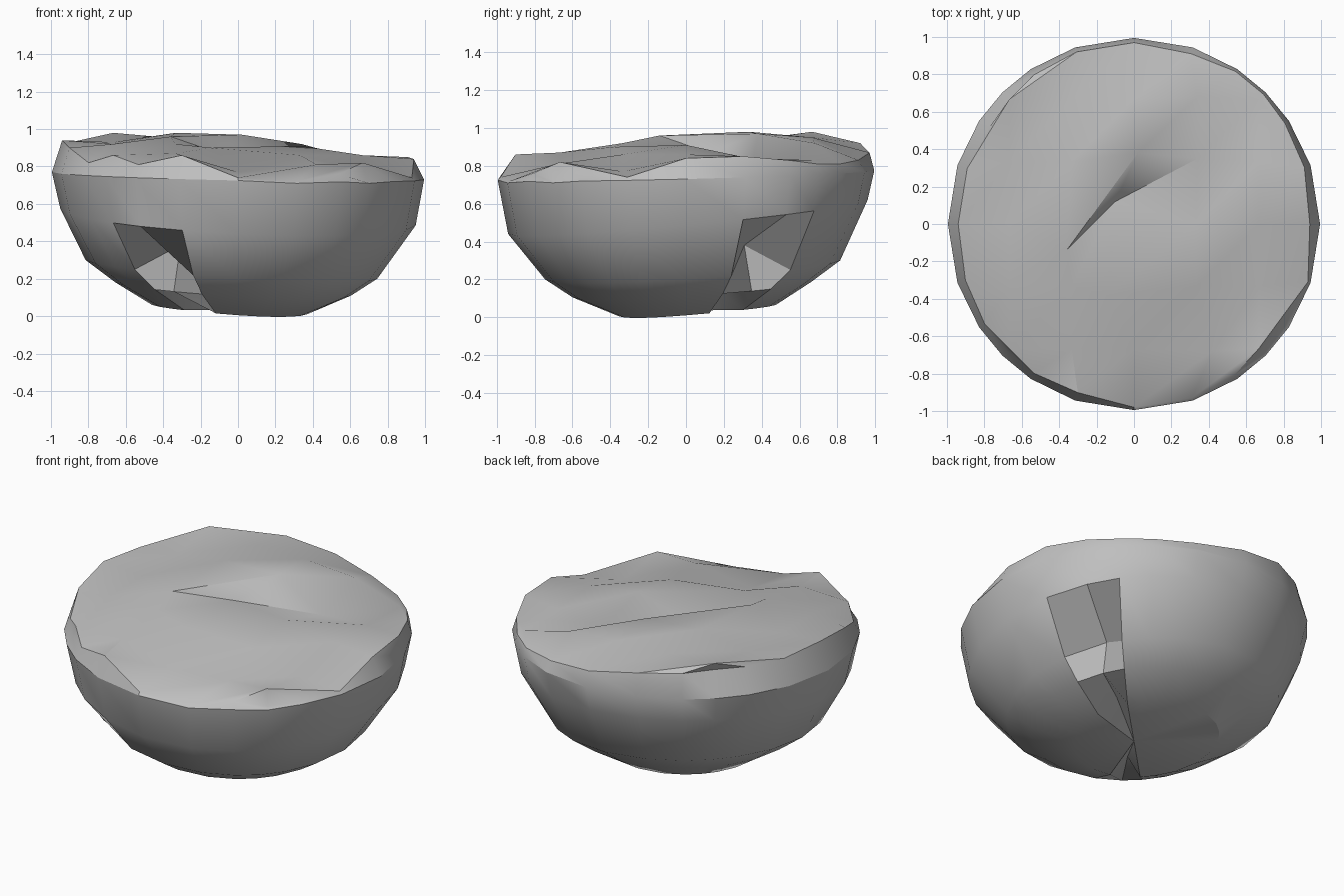
import bpy
import bmesh
from math import atan2, radians
from mathutils import Vector

cube = bpy.data.objects.get("Cube")
if cube:
    bpy.data.objects.remove(cube, do_unlink=True)

HALF = 3  # lattice cells from centre to rim


def make_material(name, value):
    mat = bpy.data.materials.new(name)
    mat.use_nodes = True
    colour = (value, value, value, 1)
    mat.diffuse_color = colour
    bsdf = mat.node_tree.nodes["Principled BSDF"]
    bsdf.inputs["Base Color"].default_value = colour
    bsdf.inputs["Roughness"].default_value = 0.9
    return mat


def perimeter():
    """Lattice cells around the square, counter-clockwise from +x."""
    cells = [(i, j) for i in range(-HALF, HALF + 1) for j in range(-HALF, HALF + 1)
             if max(abs(i), abs(j)) == HALF]
    return sorted(cells, key=lambda c: atan2(c[1], c[0]) % radians(360))


CELLS = perimeter()
COUNT = len(CELLS)
DIRECTIONS = [Vector((i, j, 0)).normalized() for i, j in CELLS]

# Rim heights and radii around the edge, in hundredths
RIM = [84, 85, 83, 81, 81, 83, 87, 92, 93, 93, 93, 93,
       94, 90, 82, 80, 81, 86, 74, 72, 76, 72, 73, 74]
RIM_RADII = [94, 96, 97, 98, 98, 96, 97, 97, 96, 92, 93, 94,
             94, 95, 96, 96, 96, 95, 98, 98, 97, 97, 98, 98]

# Heights of the worn top, in hundredths, rows from front to back
TOP = [[86, 87, 77, 81, 82],
       [92, 92, 90, 86, 77],
       [92, 96, 87, 91, 86],
       [93, 98, 97, 81, 84],
       [98, 95, 95, 92, 83]]

# Lattice points shifted sideways to open the crack across the top
SHIFTED = {(-1, 0): (-.36, -.14), (0, 0): (-.1, .12), (0, 1): (.02, .38),
           (1, 1): (.34, .35), (1, 2): (.34, .68), (0, -1): (-.14, -.38),
           (1, -2): (.42, -.68)}

# Underside rings: radius and height, each with its slope along x and y
RINGS = [((.995, 0, 0), (.75, -.02, .025)),
         ((.95, 0, .01), (.53, -.045, .09)),
         ((.78, -.035, .035), (.25, -.05, .05)),
         ((.63, -.025, .03), (.145, -.035, .04)),
         ((.415, -.045, .06), (.035, -.025, .03))]

# Chipped hollows: ring and column, with the depth pushed towards the core
CHIPS = {(2, 2): .28, (2, 16): .28, (4, 2): .14, (4, 16): .14}
CORE = Vector((0, 0, .75))


def tilted(terms, direction):
    base, along_x, along_y = terms
    return base + along_x * direction.x + along_y * direction.y


bm = bmesh.new()

# Top surface on a square lattice whose border is the rim
lattice = {}
for cell, direction, height, radius in zip(CELLS, DIRECTIONS, RIM, RIM_RADII):
    lattice[cell] = bm.verts.new((direction * radius + Vector((0, 0, height))) / 100)
for j, row in enumerate(TOP, 1 - HALF):
    for i, height in enumerate(row, 1 - HALF):
        x, y = SHIFTED.get((i, j), (i / HALF, j / HALF))
        lattice[i, j] = bm.verts.new((x, y, height / 100))
for i in range(-HALF, HALF):
    for j in range(-HALF, HALF):
        a, b, c, d = (lattice[p] for p in ((i, j), (i + 1, j), (i + 1, j + 1), (i, j + 1)))
        if i + j == -1 and i in (-HALF, HALF - 1):
            triangles = (a, b, d), (b, c, d)
        else:
            triangles = (a, b, c), (a, c, d)
        for triangle in triangles:
            bm.faces.new(triangle)

# Rounded underside, ring by ring below the rim
upper = [lattice[cell] for cell in CELLS]
for r, (radius, height) in enumerate(RINGS):
    lower = []
    for n, direction in enumerate(DIRECTIONS):
        z = min(tilted(height, direction), upper[n].co.z - .01)
        point = direction * tilted(radius, direction) + Vector((0, 0, z))
        point = point.lerp(CORE, CHIPS.get((r, n), 0))
        lower.append(bm.verts.new(point))
    for n in range(COUNT):
        m = (n + 1) % COUNT
        bm.faces.new((upper[n], lower[n], lower[m], upper[m]))
    upper = lower

# Flat base, as a fan so the chipped corners stay clean
centre = bm.verts.new((0, 0, RINGS[-1][1][0]))
for n in range(COUNT):
    bm.faces.new((centre, upper[(n + 1) % COUNT], upper[n]))

bmesh.ops.recalc_face_normals(bm, faces=bm.faces[:])
mesh = bpy.data.meshes.new("boulder")
bm.to_mesh(mesh)
bm.free()
boulder = bpy.data.objects.new("boulder", mesh)
bpy.context.scene.collection.objects.link(boulder)
mesh.materials.append(make_material("stone_grey", .52))

bpy.ops.object.select_all(action="DESELECT")
boulder.select_set(True)
bpy.context.view_layer.objects.active = boulder
bpy.ops.object.shade_smooth_by_angle(angle=radians(30))
